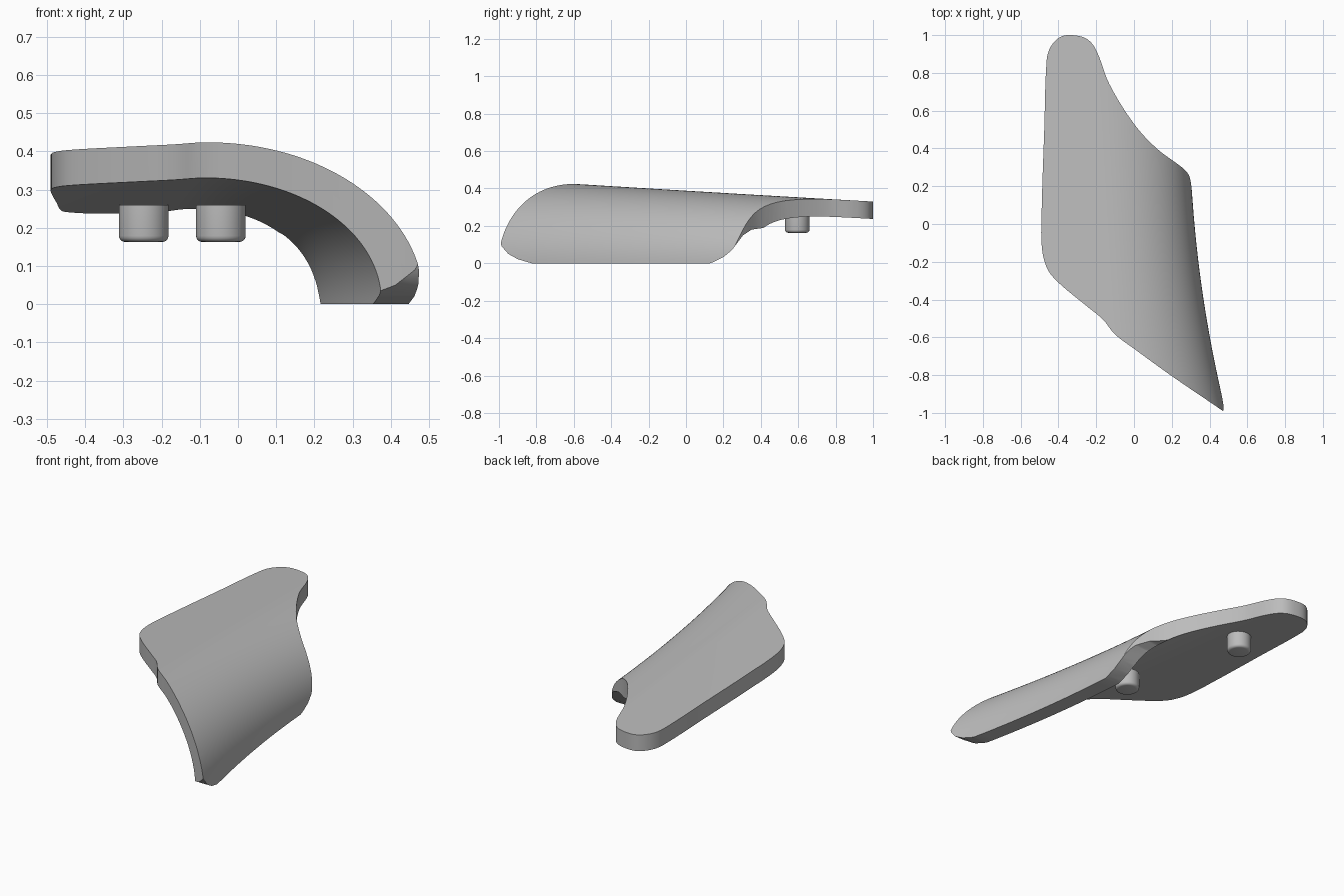
import bpy, bmesh, math
from mathutils import Vector

if "Cube" in bpy.data.objects:
    bpy.data.objects.remove(bpy.data.objects["Cube"], do_unlink=True)

grey = bpy.data.materials.new("plain grey")
grey.use_nodes = True
grey.diffuse_color = (0.5, 0.5, 0.5, 1)
grey.node_tree.nodes["Principled BSDF"].inputs["Base Color"].default_value = (0.5, 0.5, 0.5, 1)


def finish(bm, name):
    bmesh.ops.recalc_face_normals(bm, faces=bm.faces)
    mesh = bpy.data.meshes.new(name)
    bm.to_mesh(mesh)
    bm.free()
    obj = bpy.data.objects.new(name, mesh)
    bpy.context.collection.objects.link(obj)
    mesh.materials.append(grey)
    return obj


def activate(obj):
    bpy.ops.object.select_all(action='DESELECT')
    obj.select_set(True)
    bpy.context.view_layer.objects.active = obj


def smooth_loop(points, steps=6):
    """Closed smooth curve through the points."""
    n, out = len(points), []
    pts = [Vector(p) for p in points]
    for i in range(n):
        a, b, c, d = (pts[(i + k) % n] for k in (-1, 0, 1, 2))
        # tangents limited by the length of the span keep tight corners clean
        span = (c - b).length
        t1 = (c - a).normalized() * span
        t2 = (d - b).normalized() * span
        for s in range(steps):
            t = s / steps
            out.append(b * (2*t**3 - 3*t**2 + 1) + t1 * (t**3 - 2*t**2 + t)
                       + c * (3*t**2 - 2*t**3) + t2 * (t**3 - t**2))
    return out


def prism(name, loop, place, low, high):
    """Cutter made by extruding a flat loop."""
    bm = bmesh.new()
    ends = [[bm.verts.new(place(p, h)) for p in loop] for h in (low, high)]
    bm.faces.new(ends[0])
    bm.faces.new(ends[1])
    for i in range(len(loop)):
        j = (i + 1) % len(loop)
        bm.faces.new((ends[0][i], ends[0][j], ends[1][j], ends[1][i]))
    return finish(bm, name)


# Curled sheet: flat on one side, rolling down to the ground on the other
def section(y, steps=40):
    crown = -0.15 - 0.05 * y
    reach = 0.32 - 0.09 * y + 0.077 * y * y - crown
    height = 0.388 - 0.06 * y + 0.002 * y * y
    power = 2 / 2.1

    def arc(thick):
        pts = [(-0.7, y, height - thick)]
        for i in range(steps + 1):
            t = math.pi / 2 * i / steps
            c = max(math.cos(t), 0) if i < steps else 0
            pts.append((crown + (reach - thick) * math.sin(t) ** power, y,
                        (height - thick) * c ** power))
        return pts
    return arc(0) + arc(0.093)[::-1]


bm = bmesh.new()
rows = [[bm.verts.new(p) for p in section(-1.15 + 2.3 * k / 36)] for k in range(37)]
for r, s in zip(rows, rows[1:]):
    for i in range(len(r)):
        j = (i + 1) % len(r)
        bm.faces.new((r[i], r[j], s[j], s[i]))
half = len(rows[0]) // 2
for row in (rows[0], rows[-1]):
    for i in range(half - 1):
        bm.faces.new((row[i], row[i + 1], row[-2 - i], row[-1 - i]))
panel = finish(bm, "curved_panel")

# Plan outline, running from the back tip round to the front corner
plan = smooth_loop([
    (-0.33, 1.0), (-0.25, 0.98), (-0.2, 0.92), (-0.13, 0.74), (0, 0.53), (0.12, 0.4),
    (0.26, 0.295), (0.29, 0.26), (0.32, 0.2), (0.6, 0.1), (0.7, -0.5), (0.62, -1.1),
    (0.485, -1.0), (0.2, -0.805), (0, -0.66), (-0.1, -0.585), (-0.165, -0.505), (-0.25, -0.435),
    (-0.4, -0.31), (-0.46, -0.235), (-0.488, -0.12), (-0.488, 0.1), (-0.475, 0.5),
    (-0.462, 0.87), (-0.44, 0.94), (-0.39, 0.99)])
# Side outline rounds the two lower corners of the curl
side = [Vector(p) for p in (
    (-1.0, 0.7), (-1.0, 0.13), (-0.985, 0.09), (-0.95, 0.05), (-0.9, 0.022), (-0.85, 0.007),
    (-0.79, -0.01), (0.1, -0.01), (0.15, 0.008), (0.2, 0.033), (0.245, 0.07), (0.275, 0.11),
    (0.305, 0.15), (0.35, 0.18), (0.42, 0.19), (1.1, 0.19), (1.1, 0.7))]
cutters = [prism("plan_cutter", plan, lambda p, h: (p.x, p.y, h), -0.5, 1),
           prism("side_cutter", side, lambda p, h: (h, p.x, p.y), -1, 1)]

activate(panel)
for cutter in cutters:
    mod = panel.modifiers.new("trim", 'BOOLEAN')
    mod.operation = 'INTERSECT'
    mod.solver = 'EXACT'
    mod.object = cutter
    bpy.ops.object.modifier_apply(modifier=mod.name)
    bpy.data.objects.remove(cutter, do_unlink=True)
bpy.ops.object.shade_smooth_by_angle(angle=math.radians(30))

# Two locating pegs under the panel
for name, x, y in (("back_peg", -0.247, 0.595), ("front_peg", -0.045, -0.11)):
    bpy.ops.mesh.primitive_cylinder_add(vertices=48, radius=0.065, depth=0.097,
                                        location=(x, y, 0.2115))
    peg = bpy.context.object
    peg.name = name
    peg.data.materials.append(grey)
    bm = bmesh.new()
    bm.from_mesh(peg.data)
    rim = [e for e in bm.edges if all(v.co.z < 0 for v in e.verts)]
    bmesh.ops.bevel(bm, geom=rim, offset=0.016, segments=4, profile=0.5, affect='EDGES')
    bm.to_mesh(peg.data)
    bm.free()
    activate(peg)
    bpy.ops.object.shade_smooth_by_angle(angle=math.radians(40))
